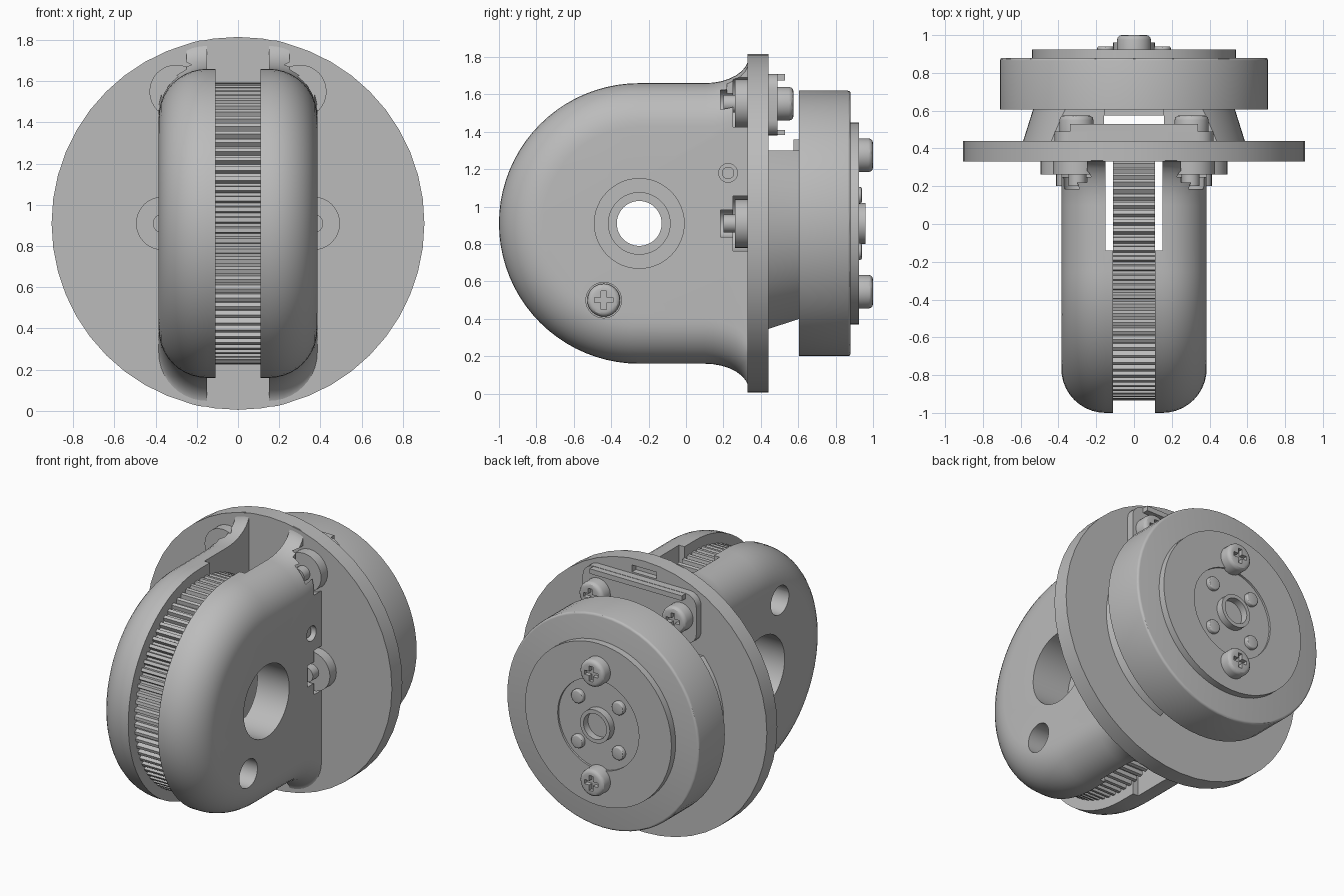
import bpy, bmesh
from math import sin, cos, pi, radians
from mathutils import Vector

if "Cube" in bpy.data.objects:
    bpy.data.objects.remove(bpy.data.objects["Cube"])

grey = bpy.data.materials.new("plain_grey")
grey.use_nodes = True
GREY = (0.5, 0.5, 0.5, 1)
grey.diffuse_color = GREY
grey.node_tree.nodes["Principled BSDF"].inputs["Base Color"].default_value = GREY

CZ = 0.91      # height of the main axis
PY = -0.25     # pulley axis


def finish(name, bm):
    bmesh.ops.recalc_face_normals(bm, faces=bm.faces)
    mesh = bpy.data.meshes.new(name)
    bm.to_mesh(mesh)
    bm.free()
    mesh.materials.append(grey)
    ob = bpy.data.objects.new(name, mesh)
    bpy.context.collection.objects.link(ob)
    return ob


def cyl(name, axis, start, length, r, r2=None, seg=32, bevel=0):
    """Cylinder or cone from a start point along axis 'X' or 'Y'."""
    d = Vector((1, 0, 0)) if axis == 'X' else Vector((0, 1, 0))
    bm = bmesh.new()
    bmesh.ops.create_cone(bm, cap_ends=True, segments=seg, radius1=r,
                          radius2=r if r2 is None else r2, depth=abs(length))
    if bevel:
        end = 1 if length > 0 else -1
        rim = [e for e in bm.edges if all(v.co.z * end > 0 for v in e.verts)]
        bmesh.ops.bevel(bm, geom=rim, offset=bevel, segments=3, profile=0.5,
                        affect='EDGES')
    bmesh.ops.rotate(bm, verts=bm.verts, matrix=d.to_track_quat('Z', 'Y').to_matrix())
    bmesh.ops.translate(bm, verts=bm.verts, vec=Vector(start) + d * length / 2)
    return finish(name, bm)


def box(name, x0, x1, y0, y1, z0, z1):
    bm = bmesh.new()
    bmesh.ops.create_cube(bm, size=1)
    bmesh.ops.scale(bm, verts=bm.verts, vec=(x1 - x0, y1 - y0, z1 - z0))
    bmesh.ops.translate(bm, verts=bm.verts,
                        vec=((x0 + x1) / 2, (y0 + y1) / 2, (z0 + z1) / 2))
    return finish(name, bm)


def loft(name, rings):
    bm = bmesh.new()
    loops = [[bm.verts.new(p) for p in ring] for ring in rings]
    n = len(loops[0])
    for a, b in zip(loops, loops[1:]):
        for i in range(n):
            bm.faces.new((a[i], a[(i + 1) % n], b[(i + 1) % n], b[i]))
    bm.faces.new(loops[0])
    bm.faces.new(loops[-1])
    return finish(name, bm)


def cut(ob, *cutters):
    for c in cutters:
        mod = ob.modifiers.new("cut", 'BOOLEAN')
        mod.operation, mod.solver, mod.object = 'DIFFERENCE', 'EXACT', c
        bpy.context.view_layer.objects.active = ob
        bpy.ops.object.modifier_apply(modifier=mod.name)
        bpy.data.objects.remove(c)
    return ob


def cross_screw(name, axis, start, length, r):
    """Pan head screw with a cross recess in its outer face."""
    head = cyl(name, axis, start, length, r, bevel=0.025)
    tip = start[0 if axis == 'X' else 1] + length
    x, y, z = start
    for a, b in ((0.05, 0.014), (0.014, 0.05)):
        if axis == 'X':
            c = box("cutter", tip - 0.03, tip + 0.03, y - a, y + a, z - b, z + b)
        else:
            c = box("cutter", x - a, x + a, tip - 0.03, tip + 0.03, z - b, z + b)
        cut(head, c)
    return head


def outline(x, inset):
    """Side outline of the housing: round nose, straight flanks, flared foot."""
    r = 0.75 - inset
    flare = [(0.1 + 0.235 * sin(a), r + 0.14 * (1 - cos(a)))
             for a in (pi / 2 * i / 8 for i in range(8, -1, -1))]
    nose = [(PY + r * cos(a), r * sin(a))
            for a in (pi / 2 + pi * i / 40 for i in range(41))]
    pts = flare + nose + [(y, -h) for y, h in reversed(flare)]
    return [(x, y, CZ + h) for y, h in pts]


# Housing halves with rounded outer edges, bores and fastener pockets
bolts = ((0.365, CZ), (0.30, 1.55))
for s, side in ((1, "left"), (-1, "right")):
    rings = [outline(s * 0.11, 0)]
    for i in range(11):
        t = pi / 2 * i / 10
        rings.append(outline(s * (0.15 + 0.235 * sin(t)), 0.235 * (1 - cos(t))))
    half = loft(side + "_housing", rings)
    hole_z = CZ - s * 0.41
    cut(half,
        box("cutter", -0.15, 0.15, -0.14, 0.5, -0.2, 2),
        cyl("cutter", 'X', (s * 0.05, PY, CZ), s * 0.5, 0.24, seg=48),
        cyl("cutter", 'X', (s * 0.2, -0.44, hole_z), s * 0.3, 0.095),
        cyl("cutter", 'X', (s * 0.3, 0.225, 1.18), s * 0.2, 0.05))
    cyl(side + "_pin", 'X', (s * 0.25, 0.225, 1.18), s * 0.11, 0.033)
    cross_screw(side + "_housing_screw", 'X', (s * 0.18, -0.44, hole_z), s * 0.07, 0.088)
    for (bx, bz), place in zip(bolts, ("middle", "upper")):
        cut(half,
            cyl("cutter", 'Y', (s * bx, 0.25, bz), 0.15, 0.15),
            cyl("cutter", 'Y', (s * bx, 0.185, bz), 0.1, 0.075))
        cyl(f"{side}_{place}_washer", 'Y', (s * bx, 0.262, bz), 0.08, 0.13, bevel=0)
        cyl(f"{side}_{place}_bolt_end", 'Y', (s * bx, 0.2, bz), 0.08, 0.048, seg=16)
    # open the pocket above the upper fastener
    x0, x1 = sorted((s * 0.25, s * 0.6))
    cut(half, box("cutter", x0, x1, 0.22, 0.4, 1.55, 2))

# Toothed pulley
TEETH = 84
profile = []
for i in range(TEETH):
    for f, r in ((0, 0.66), (0.3, 0.66), (0.45, 0.685), (0.85, 0.685)):
        a = 2 * pi * (i + f) / TEETH
        profile.append((PY + r * cos(a), CZ + r * sin(a)))
pulley = loft("toothed_pulley", [[(x, y, z) for y, z in profile] for x in (-0.112, 0.112)])
cut(pulley, cyl("cutter", 'X', (-0.3, PY, CZ), 0.6, 0.12, seg=48))
for s in (1, -1):
    cut(pulley, cyl("cutter", 'X', (s * 0.09, PY, CZ), s * 0.1, 0.165, seg=48))

# Mounting flange with a shallow slot near its top edge
flange = cyl("mounting_flange", 'Y', (0, 0.33, CZ), 0.11, 0.905, seg=48)
cut(flange, box("cutter", -0.09, 0.09, 0.4, 0.5, 1.72, 1.765))

# Retaining plate with ridges and two screws
bm = bmesh.new()
bmesh.ops.create_cube(bm, size=1)
bmesh.ops.scale(bm, verts=bm.verts, vec=(0.84, 0.06, 0.33))
bmesh.ops.translate(bm, verts=bm.verts, vec=(0, 0.46, 1.545))
corners = [e for e in bm.edges if abs(e.verts[0].co.y - e.verts[1].co.y) > 0.01]
bmesh.ops.bevel(bm, geom=corners, offset=0.08, segments=5, profile=0.5, affect='EDGES')
finish("retaining_plate", bm)
box("upper_ridge", -0.34, 0.34, 0.48, 0.53, 1.675, 1.708)
box("lower_ridge", -0.34, 0.34, 0.48, 0.53, 1.382, 1.41)
for s, side in ((1, "left"), (-1, "right")):
    cross_screw(side + "_plate_screw", 'Y', (s * 0.305, 0.48, 1.55), 0.095, 0.09)

# Tapered arms joining flange and wheel
arms = cyl("tapered_arms", 'Y', (0, 0.43, CZ), 0.19, 0.59, 0.53, seg=64)
cut(arms, box("cutter", -0.16, 0.16, 0.3, 0.8, 0, 2),
    box("cutter", -1, 1, 0.3, 0.8, 1.3, 2))
box("wheel_lip", -0.16, 0.16, 0.575, 0.62, 1.3, 1.36)

# Wheel, cover disc and hub details
cyl("wheel", 'Y', (0, 0.605, CZ), 0.275, 0.71, seg=64, bevel=0.015)
cover = cyl("cover_disc", 'Y', (0, 0.87, CZ), 0.055, 0.54, seg=64)
cut(cover, cyl("cutter", 'Y', (0, 0.912, CZ), 0.05, 0.3, seg=48))
hub = cyl("hub_tube", 'Y', (0, 0.885, CZ), 0.075, 0.11)
cut(hub, cyl("cutter", 'Y', (0, 0.89, CZ), 0.2, 0.085))
for s, place in ((1, "upper"), (-1, "lower")):
    cross_screw(place + "_hub_screw", 'Y', (0, 0.9, CZ + s * 0.365), 0.1, 0.09)
    for sx, side in ((1, "left"), (-1, "right")):
        cyl(f"{place}_{side}_stud", 'Y', (sx * 0.15, 0.9, CZ + s * 0.15), 0.04, 0.045,
            seg=20, bevel=0.01)

# Smooth shading with sharp edges kept
bpy.ops.object.select_all(action='DESELECT')
for ob in bpy.context.scene.objects:
    if ob.type == 'MESH':
        ob.select_set(True)
        bpy.context.view_layer.objects.active = ob
bpy.ops.object.shade_smooth_by_angle(angle=radians(30))
